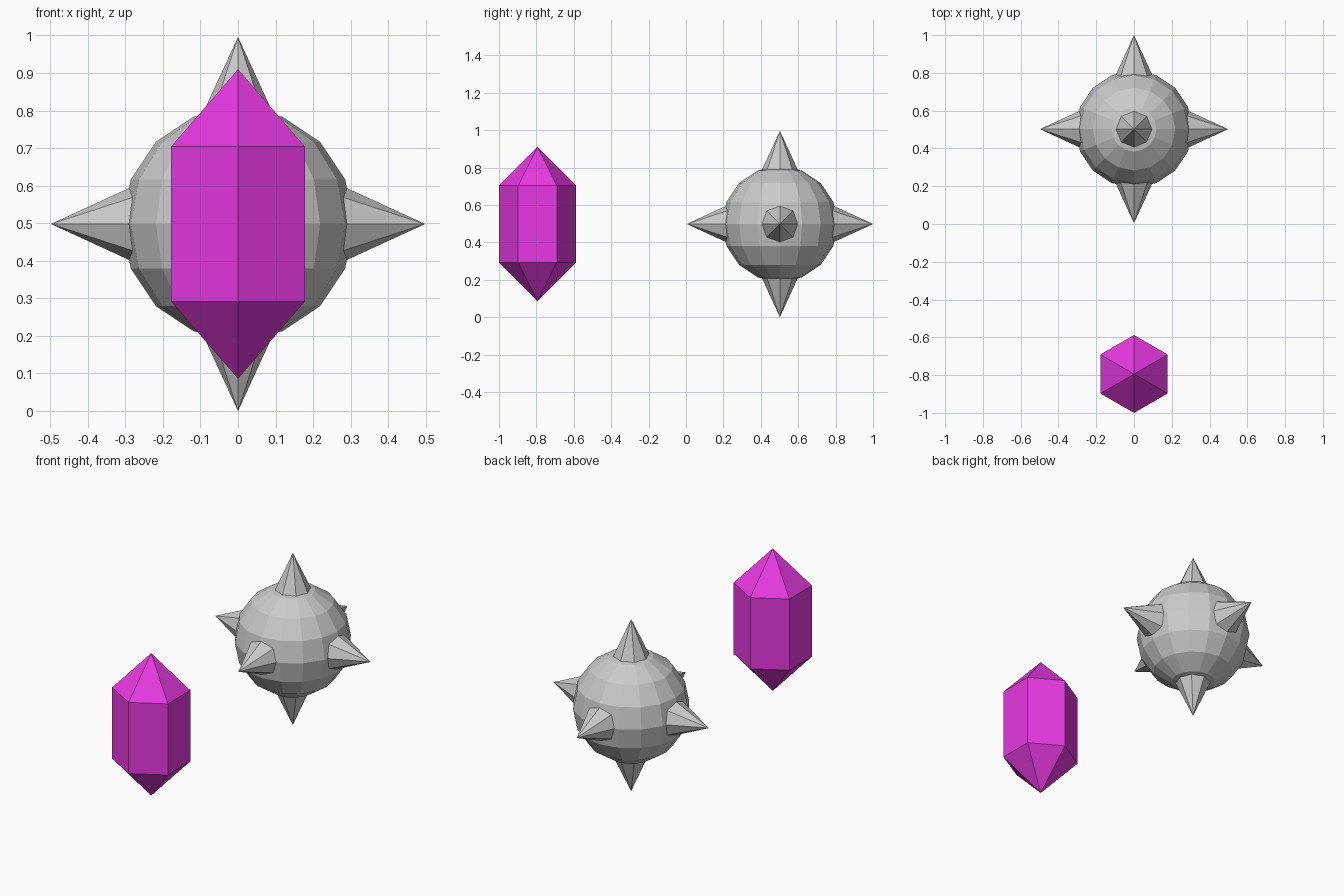
import bpy
from math import pi
from mathutils import Vector

if "Cube" in bpy.data.objects:
    bpy.data.objects.remove(bpy.data.objects["Cube"])

MID_Z = 0.498
BALL = Vector((0, 0.502, MID_Z))
CRYSTAL = Vector((0, -0.794, MID_Z))

# Low-poly ball body
bpy.ops.mesh.primitive_uv_sphere_add(segments=16, ring_count=8, radius=0.309, location=BALL)
bpy.context.object.name = "ball_body"


# Eight-sided spikes along all six axes, bases sunk into the ball
def spike(name, direction):
    d = Vector(direction)
    base, tip = 0.25, 0.498
    bpy.ops.mesh.primitive_cone_add(
        vertices=8, radius1=0.114, radius2=0, depth=tip - base,
        location=BALL + d * (base + tip) / 2,
        rotation=Vector((0, 0, 1)).rotation_difference(d).to_euler())
    bpy.context.object.name = name


for name, d in {"right": (1, 0, 0), "left": (-1, 0, 0), "back": (0, 1, 0),
                "front": (0, -1, 0), "top": (0, 0, 1), "bottom": (0, 0, -1)}.items():
    spike("spike_" + name, d)

# Hexagonal crystal: rings of a prism closed by two pointed ends
r = 0.206
verts = [(0, 0, -2 * r), (0, 0, 2 * r)]
for z in (-r, r):
    for i in range(6):
        p = Vector((0, r, z))
        p.rotate(Vector((0, 0, 1)).rotation_difference(Vector((0, 0, 1))))
        from_angle = i * pi / 3
        from mathutils import Matrix
        verts.append(Matrix.Rotation(from_angle, 3, "Z") @ p)
faces = []
for i in range(6):
    a, b = 2 + i, 2 + (i + 1) % 6
    faces += [(a, b, b + 6, a + 6), (b, a, 0), (a + 6, b + 6, 1)]
mesh = bpy.data.meshes.new("crystal")
mesh.from_pydata(verts, [], faces)
crystal = bpy.data.objects.new("crystal", mesh)
crystal.location = CRYSTAL
bpy.context.collection.objects.link(crystal)

magenta = bpy.data.materials.new("magenta")
magenta.diffuse_color = (0.8, 0.04, 0.75, 1)
magenta.use_nodes = True
magenta.node_tree.nodes["Principled BSDF"].inputs["Base Color"].default_value = magenta.diffuse_color
mesh.materials.append(magenta)
